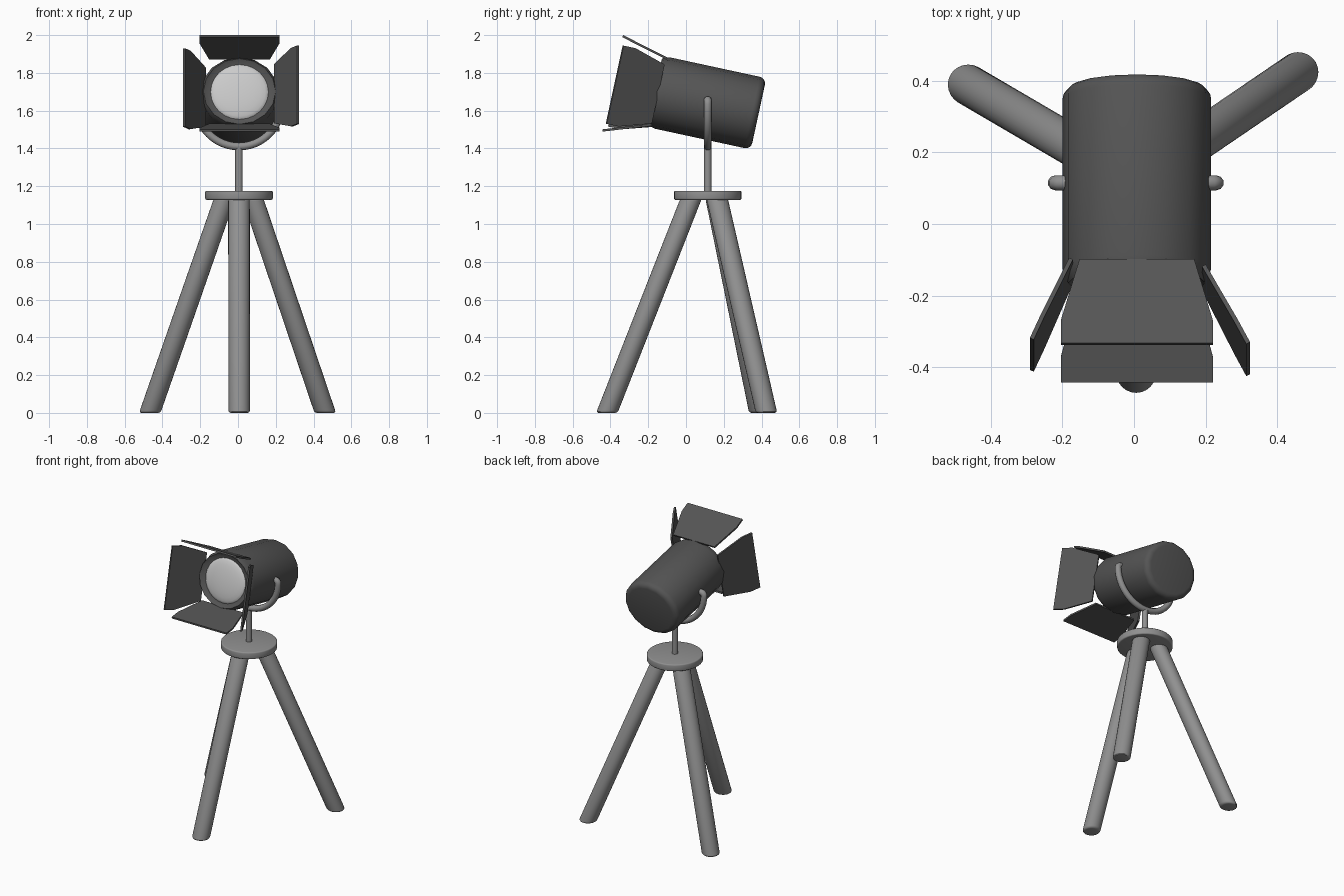
import bpy, bmesh, math
from mathutils import Vector, Matrix

if "Cube" in bpy.data.objects:
    bpy.data.objects.remove(bpy.data.objects["Cube"])

CX, CY = 0.005, 0.115          # tripod axis
FRONT = Vector((0.008, -0.165, 1.702))   # centre of the lamp's front rim
TILT = math.radians(12.2)
# lamp frame: local x = right, local y = up, local z = forward along the beam
F = Vector((0, -math.cos(TILT), math.sin(TILT)))
U = Vector((0, math.sin(TILT), math.cos(TILT)))
LAMP = Matrix.Translation(FRONT) @ Matrix((Vector((1, 0, 0)), U, F)).transposed().to_4x4()


def material(name, g):
    m = bpy.data.materials.new(name)
    m.diffuse_color = (g, g, g, 1)
    m.use_nodes = True
    m.node_tree.nodes["Principled BSDF"].inputs["Base Color"].default_value = m.diffuse_color
    return m


STAND = material("stand_grey", 0.28)
DARK = material("lamp_dark_grey", 0.09)
GLASS = material("lens_pale_grey", 0.6)


def smooth(ob, angle=35):
    bpy.ops.object.select_all(action='DESELECT')
    ob.select_set(True)
    bpy.context.view_layer.objects.active = ob
    bpy.ops.object.shade_smooth_by_angle(angle=math.radians(angle))


def finish(name, bm, mat, matrix=None, angle=35):
    if matrix is not None:
        bm.transform(matrix)
    bmesh.ops.recalc_face_normals(bm, faces=bm.faces)
    me = bpy.data.meshes.new(name)
    bm.to_mesh(me)
    bm.free()
    me.materials.append(mat)
    ob = bpy.data.objects.new(name, me)
    bpy.context.collection.objects.link(ob)
    smooth(ob, angle)


def cylinder(name, bottom, top, r, bevel=0.0, sides=24):
    """Cylinder with level ends, sheared from bottom to top."""
    bm = bmesh.new()
    bmesh.ops.create_cone(bm, cap_ends=True, segments=sides, radius1=r, radius2=r, depth=1)
    h = top[2] - bottom[2]
    for v in bm.verts:
        v.co.z = (v.co.z + 0.5) * h
    if bevel:
        rims = [e for e in bm.edges if abs(e.verts[0].co.z - e.verts[1].co.z) < 1e-5]
        bmesh.ops.bevel(bm, geom=rims, offset=bevel, segments=3, profile=0.5, affect='EDGES')
    b, t = Vector(bottom), Vector(top)
    for v in bm.verts:
        c = b.lerp(t, v.co.z / h)
        v.co = Vector((c.x + v.co.x, c.y + v.co.y, c.z))
    finish(name, bm, STAND)


def lathe(name, profile, mat, sx=1.0, sides=16):
    """Revolve (radius, z) points about the beam axis, widened sideways by sx."""
    bm = bmesh.new()
    verts = [bm.verts.new((r, 0, z)) for r, z in profile]
    edges = [bm.edges.new(p) for p in zip(verts, verts[1:])]
    bmesh.ops.spin(bm, geom=verts + edges, cent=(0, 0, 0), axis=(0, 0, 1),
                   angle=math.tau, steps=sides)
    bmesh.ops.remove_doubles(bm, verts=bm.verts, dist=1e-5)
    for v in bm.verts:
        v.co.x *= sx
    finish(name, bm, mat, LAMP)


# tripod legs and top plate
for name, (x, y) in {"front_leg": (0.006, -0.419), "left_leg": (-0.467, 0.391),
                     "right_leg": (0.462, 0.426)}.items():
    d = Vector((x - CX, y - CY)).normalized() * 0.088
    cylinder(name, (x, y, 0), (CX + d.x, CY + d.y, 1.135), 0.057, 0.013)
cylinder("tripod_plate", (CX, CY, 1.128), (CX, CY, 1.176), 0.179, 0.008, 32)

# pole and yoke
cylinder("pole", (CX, CY, 1.17), (CX, CY, 1.41), 0.02, 0, 16)
cu = bpy.data.curves.new("yoke", 'CURVE')
cu.dimensions = '3D'
cu.bevel_depth = 0.021
cu.bevel_resolution = 3
cu.use_fill_caps = True
half = [(0.225 * math.sin(a), 1.635 - 0.225 * math.cos(a))
        for a in (math.pi / 2 * i / 12 for i in range(13))]
half += [(0.223, 1.648), (0.214, 1.656), (0.185, 1.657)]
path = [(-x, z) for x, z in reversed(half[1:])] + half
sp = cu.splines.new('POLY')
sp.points.add(len(path) - 1)
for p, (x, z) in zip(sp.points, path):
    p.co = (CX + x, CY, z, 1)
cu.materials.append(STAND)
yoke = bpy.data.objects.new("yoke", cu)
bpy.context.collection.objects.link(yoke)
bpy.ops.object.select_all(action='DESELECT')
yoke.select_set(True)
bpy.context.view_layer.objects.active = yoke
bpy.ops.object.convert(target='MESH')
smooth(bpy.context.view_layer.objects.active, 50)

# lamp housing with a rounded back and a chamfered, hollow front rim
R, L = 0.193, -0.562
back = [(R - 0.035 * (1 - math.cos(a)), L + 0.035 * (1 - math.sin(a)))
        for a in (math.pi / 2 * i / 4 for i in range(5))]
lathe("lamp_housing", [(0, L)] + back[::-1] +
      [(R, -0.04), (0.184, -0.012), (0.178, 0.0), (0.155, -0.015), (0, -0.03)], DARK, sx=1.075)

# domed lens
lathe("lens", [(0.153 * math.cos(a), -0.022 + 0.027 * math.sin(a))
               for a in (math.pi / 2 * i / 6 for i in range(6))] + [(0, 0.005)],
      GLASS, sx=1.03, sides=24)


# barn doors: wide at the tip, tapering to the hinge
def barn_door(name, turn, r, a, spread, slide=0.0, length=0.264, t=0.012):
    bm = bmesh.new()
    outline = [(-0.16, 0), (0.16, 0), (0.212, length - 0.073), (0.212, length),
               (-0.212, length), (-0.212, length - 0.073)]
    face = bm.faces.new([bm.verts.new((x, -t / 2, z)) for x, z in outline])
    ext = bmesh.ops.extrude_face_region(bm, geom=[face])
    bmesh.ops.translate(bm, vec=(0, t, 0),
                        verts=[g for g in ext["geom"] if isinstance(g, bmesh.types.BMVert)])
    m = (LAMP @ Matrix.Translation((0, slide, 0))
         @ Matrix.Rotation(math.radians(turn), 4, 'Z') @ Matrix.Translation((0, r, a))
         @ Matrix.Rotation(math.radians(-spread), 4, 'X'))
    finish(name, bm, DARK, m, 20)


barn_door("top_barn_door", 0, 0.183, -0.027, 14.7)
barn_door("bottom_barn_door", 180, 0.176, -0.023, 18.7)
barn_door("left_barn_door", 90, 0.184, -0.040, 24.5, -0.022)
barn_door("right_barn_door", -90, 0.187, -0.018, 28, -0.01)
